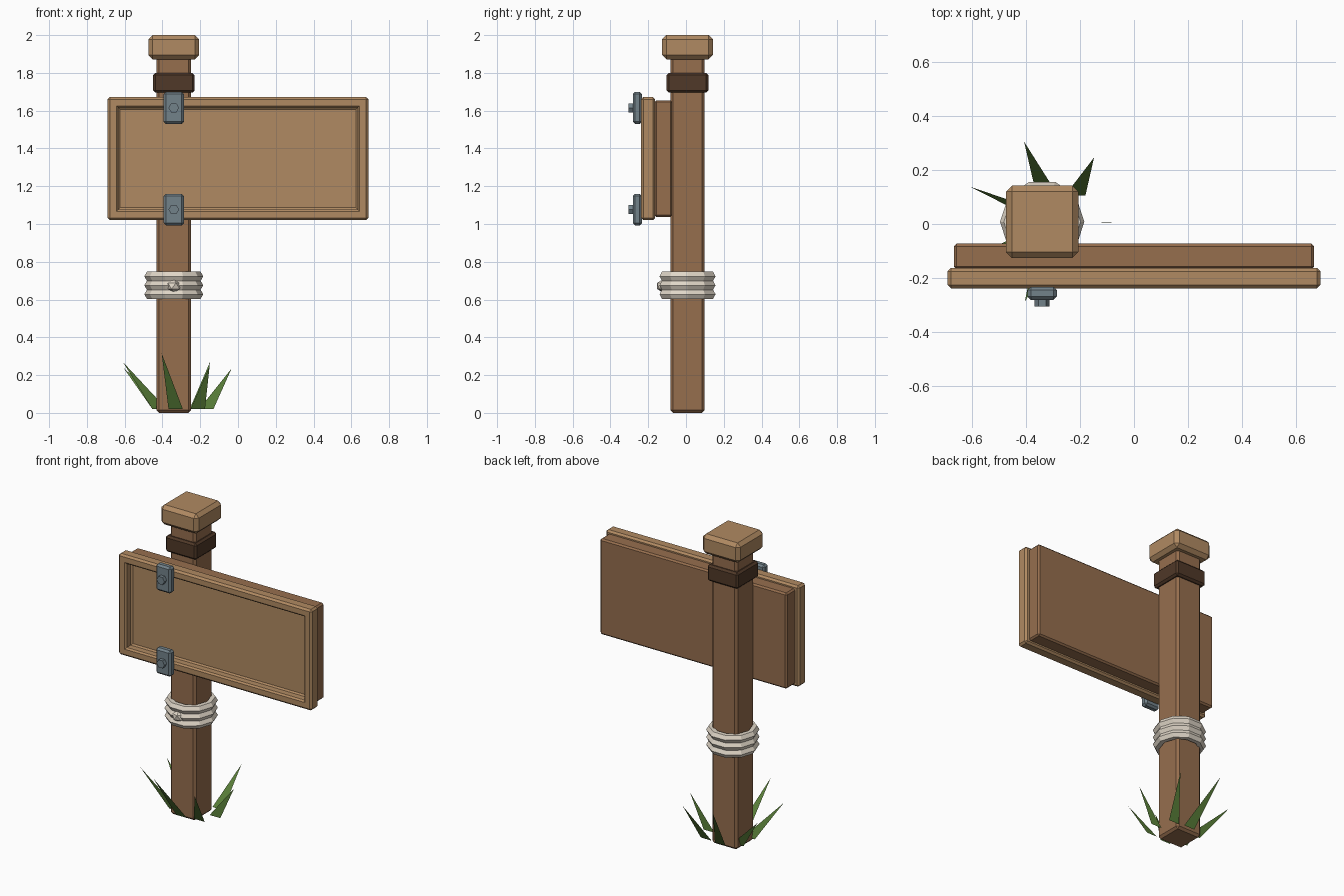
import bpy, bmesh
from math import cos, sin, pi
from mathutils import Matrix, Vector

if "Cube" in bpy.data.objects:
    bpy.data.objects.remove(bpy.data.objects["Cube"])

PX, PY = -0.34, 0.008   # post axis


def material(name, rgb):
    m = bpy.data.materials.new(name)
    m.diffuse_color = (*rgb, 1)
    m.use_nodes = True
    m.node_tree.nodes["Principled BSDF"].inputs["Base Color"].default_value = m.diffuse_color
    return m


WOOD = material("wood", (0.305, 0.156, 0.076))
LIGHT = material("light_wood", (0.434, 0.254, 0.122))
DARK = material("dark_wood", (0.08, 0.04, 0.021))
METAL = material("metal", (0.17, 0.223, 0.254))
ROPE = material("rope", (0.75, 0.68, 0.58))
GRASS = material("grass", (0.11, 0.23, 0.045))


def finish(name, bm, mat):
    me = bpy.data.meshes.new(name)
    bm.to_mesh(me)
    bm.free()
    me.materials.append(mat)
    ob = bpy.data.objects.new(name, me)
    bpy.context.collection.objects.link(ob)
    return ob


def box_mesh(x, y, z, bevel):
    """Chamfered box from (min, max) ranges."""
    bm = bmesh.new()
    bmesh.ops.create_cube(bm, size=1)
    for v in bm.verts:
        v.co = Vector([r[0] if c < 0 else r[1] for r, c in zip((x, y, z), v.co)])
    bmesh.ops.bevel(bm, geom=bm.edges[:], offset=bevel, segments=1,
                    profile=0.5, affect='EDGES')
    return bm


def around(half):
    return (PX - half, PX + half), (PY - half, PY + half)


# Post, collar and cap
finish("post", box_mesh(*around(0.091), (0, 1.9), 0.014), WOOD)
finish("collar", box_mesh(*around(0.11), (1.695, 1.80), 0.012), DARK)
finish("cap", box_mesh(*around(0.134), (1.872, 2.0), 0.022), LIGHT)

# Backing board
finish("backing_board", box_mesh((-0.667, 0.667), (-0.167, -0.073), (1.037, 1.655), 0.01), WOOD)

# Framed sign face with a stepped recess
bm = box_mesh((-0.69, 0.69), (-0.238, -0.163), (1.02, 1.672), 0.012)
bm.normal_update()
front = min(bm.faces, key=lambda f: f.calc_center_median().y)
for thickness, push in ((0.034, 0), (0.01, 0.01), (0.0005, 0.038), (0.01, 0.008)):
    bmesh.ops.inset_region(bm, faces=[front], thickness=thickness, use_even_offset=True)
    for v in front.verts:
        v.co.y += push
finish("sign_face", bm, LIGHT)

# Metal plates with hexagonal bolts
for label, z0, z1 in (("upper", 1.53, 1.70), ("lower", 0.993, 1.16)):
    finish(label + "_plate", box_mesh((PX - 0.054, PX + 0.054), (-0.281, -0.233), (z0, z1), 0.012), METAL)
    bm = bmesh.new()
    bmesh.ops.create_cone(bm, cap_ends=True, segments=6, radius1=0.028, radius2=0.028, depth=0.05)
    flat = Matrix.Rotation(pi / 2, 4, 'X') @ Matrix.Rotation(pi / 2, 4, 'Z')
    if abs(max((flat @ v.co).x for v in bm.verts) - 0.028) > 1e-4:
        flat = Matrix.Rotation(pi / 2, 4, 'X')
    bm.transform(Matrix.Translation((PX, -0.28, (z0 + z1) / 2)) @ flat)
    finish(label + "_bolt", bm, METAL)

# Three faceted rope coils
for i in range(3):
    bm = bmesh.new()
    rings = [[bm.verts.new((PX + (0.128 + 0.028 * cos(b * pi / 3)) * cos(a * pi / 5),
                            PY + (0.128 + 0.028 * cos(b * pi / 3)) * sin(a * pi / 5),
                            0.628 + 0.0475 * i + 0.028 * sin(b * pi / 3)))
              for b in range(6)] for a in range(10)]
    for a in range(10):
        p, q = rings[a], rings[(a + 1) % 10]
        for b in range(6):
            c = (b + 1) % 6
            bm.faces.new((p[b], q[b], q[c], p[c]))
    finish("rope_coil_%d" % (i + 1), bm, ROPE)

# Rope knot
bm = bmesh.new()
bmesh.ops.create_icosphere(bm, subdivisions=1, radius=0.043)
bm.transform(Matrix.Translation((PX, -0.12, 0.672)) @ Matrix.Diagonal((1, 0.9, 0.85, 1)))
finish("rope_knot", bm, ROPE)

# Grass blades: base centre x, base y, tip
blades = [
    (-0.325, 0.115, (-0.407, 0.305, 0.31)),
    (-0.218, 0.105, (-0.148, 0.246, 0.27)),
    (-0.415, 0.060, (-0.607, 0.138, 0.24)),
    (-0.415, -0.055, (-0.610, -0.125, 0.27)),
    (-0.330, -0.105, (-0.404, -0.287, 0.315)),
    (-0.213, -0.090, (-0.150, -0.230, 0.25)),
    (-0.168, 0.005, (-0.034, 0.008, 0.235)),
]
for i, (x, y, tip) in enumerate(blades):
    bm = bmesh.new()
    bm.faces.new([bm.verts.new(p) for p in ((x - 0.038, y, 0.02), (x + 0.038, y, 0.02), tip)])
    finish("grass_blade_%d" % (i + 1), bm, GRASS)
